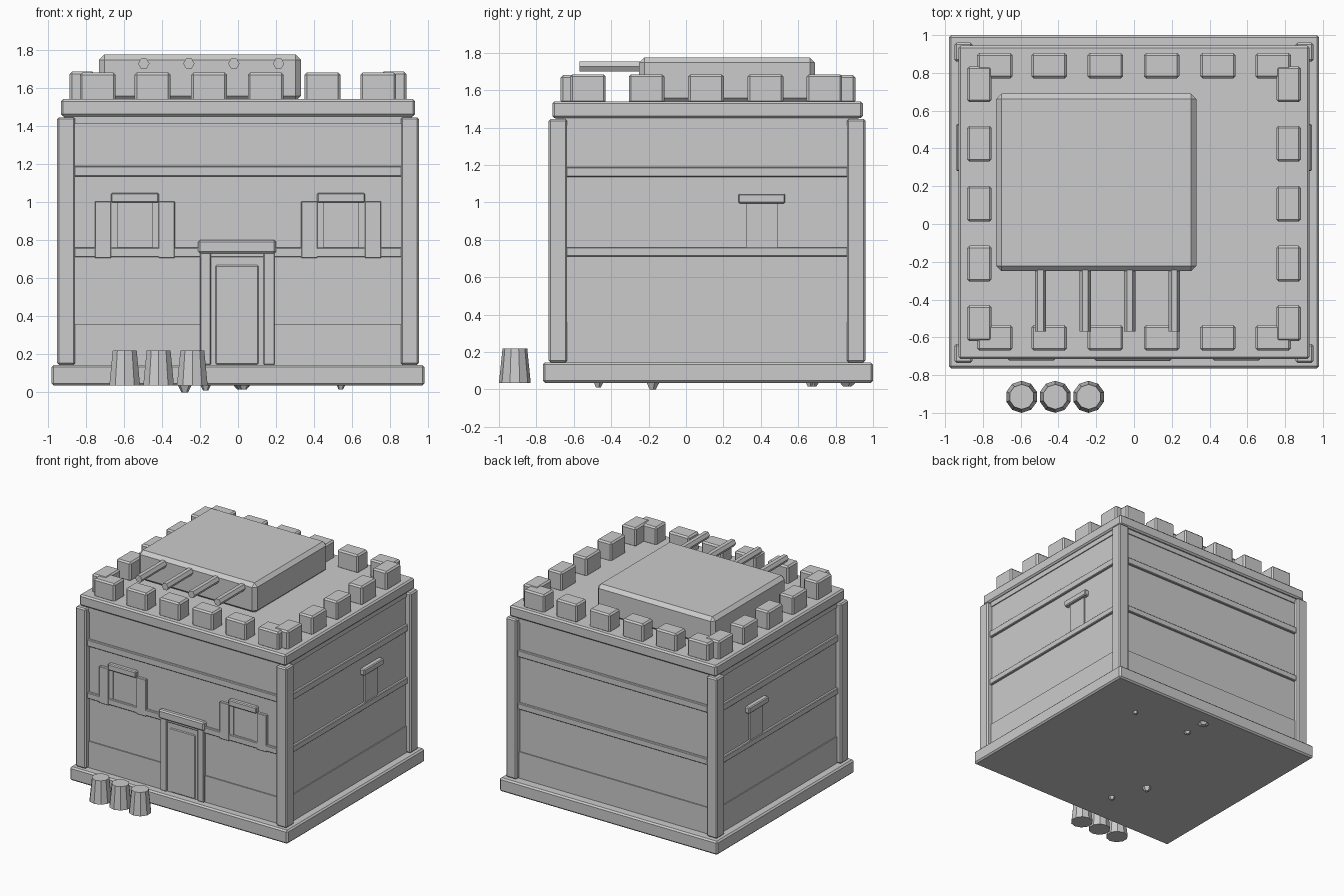
import bpy, bmesh, math
from mathutils import Matrix, Vector

if "Cube" in bpy.data.objects:
    bpy.data.objects.remove(bpy.data.objects["Cube"])

stone = bpy.data.materials.new("plain_grey")
stone.diffuse_color = (0.6, 0.6, 0.6, 1)
stone.use_nodes = True
stone.node_tree.nodes["Principled BSDF"].inputs["Base Color"].default_value = stone.diffuse_color


def finish(name, bm, bevel=0.0):
    mesh = bpy.data.meshes.new(name)
    bm.to_mesh(mesh)
    bm.free()
    mesh.materials.append(stone)
    ob = bpy.data.objects.new(name, mesh)
    bpy.context.collection.objects.link(ob)
    if bevel:
        mod = ob.modifiers.new("edge_bevel", 'BEVEL')
        mod.width = bevel
        mod.segments = 1
    return ob


def box(name, x0, x1, y0, y1, z0, z1, bevel=0.0):
    bm = bmesh.new()
    size = Matrix.Diagonal((x1 - x0, y1 - y0, z1 - z0, 1))
    mid = Vector(((x0 + x1) / 2, (y0 + y1) / 2, (z0 + z1) / 2))
    bmesh.ops.create_cube(bm, size=1, matrix=Matrix.Translation(mid) @ size)
    return finish(name, bm, bevel)


def cone(name, r0, r1, depth, sides, matrix):
    bm = bmesh.new()
    bmesh.ops.create_cone(bm, cap_ends=True, segments=sides, radius1=r0,
                          radius2=r1, depth=depth, matrix=matrix)
    return finish(name, bm)


# Main body: foundation, walls, roof slab
WX, WF, WB = 0.905, -0.69, 0.915
box("foundation", -0.98, 0.98, -0.765, 1.0, 0.035, 0.145, 0.012)
box("walls", -WX, WX, WF, WB, 0.13, 1.46)
box("roof_slab", -0.93, 0.93, -0.715, 0.945, 1.45, 1.54, 0.012)


# Horizontal courses that wrap around the walls
def course(name, z0, z1, out, bevel=0.0):
    box(name, -WX - out, WX + out, WF - out, WB + out, z0, z1, bevel)


course("plinth_course", 0.14, 0.36, 0.008)
course("sill_course", 0.71, 0.76, 0.02, 0.005)
course("upper_course", 1.135, 1.19, 0.02, 0.005)
course("cornice_course", 1.41, 1.455, 0.008)

# Corner posts
for s in (-1, 1):
    for y in (-0.735, 0.86):
        a, b = sorted((s * 0.855, s * 0.95))
        box("corner_post", a, b, y, y + 0.1, 0.145, 1.445, 0.01)

# Door with jambs and lintel
box("door_backing", -0.16, 0.15, -0.70, -0.66, 0.14, 0.74)
box("door_panel", -0.12, 0.11, -0.706, -0.66, 0.145, 0.67, 0.008)
for x in (-0.2, 0.135):
    box("door_jamb", x, x + 0.058, -0.715, -0.66, 0.145, 0.74, 0.005)
box("door_lintel", -0.21, 0.2, -0.725, -0.66, 0.73, 0.8, 0.01)

# Front windows with shutters, frames and lintels
for c in (-0.542, 0.542):
    for s in (-1, 1):
        a, b = sorted((c + s * 0.125, c + s * 0.21))
        box("window_shutter", a, b, -0.712, -0.66, 0.705, 1.003, 0.003)
        a, b = sorted((c + s * 0.092, c + s * 0.126))
        box("window_frame_side", a, b, -0.702, -0.66, 0.75, 1.0)
    box("window_pane", c - 0.092, c + 0.092, -0.694, -0.66, 0.76, 0.985)
    box("window_lintel", c - 0.126, c + 0.126, -0.722, -0.66, 0.997, 1.048, 0.007)

# Side windows
for s in (-1, 1):
    a, b = sorted((s * 0.87, s * 0.918))
    box("side_window_pane", a, b, 0.32, 0.49, 0.755, 1.0)
    a, b = sorted((s * 0.87, s * 0.942))
    box("side_window_lintel", a, b, 0.28, 0.53, 0.995, 1.046, 0.007)

# Battlement blocks around the roof edge
for x in (-0.737, -0.449, -0.152, 0.146, 0.444, 0.737):
    for y in (-0.603, 0.838):
        box("battlement_block", x - 0.094, x + 0.094, y - 0.067, y + 0.067,
            1.53, 1.68, 0.012)
for y in (-0.525, -0.21, 0.107, 0.425, 0.74):
    for x in (-0.819, 0.819):
        box("battlement_block_side", x - 0.065, x + 0.065, y - 0.095, y + 0.095,
            1.53, 1.685, 0.012)

# Rooftop room with projecting beams
box("rooftop_room", -0.73, 0.33, -0.25, 0.69, 1.53, 1.775, 0.028)
for x in (-0.495, -0.258, -0.022, 0.213):
    m = (Matrix.Translation((x, -0.38, 1.727)) @ Matrix.Rotation(math.pi / 2, 4, 'X')
         @ Matrix.Rotation(math.pi / 2, 4, 'Z'))
    beam = cone("roof_beam", 0.03, 0.03, 0.38, 6, m)
    # keep a corner of the hexagon pointing sideways
    wide = max(v.co.x for v in beam.data.vertices) - x
    if wide < 0.029:
        turn = Matrix.Translation((x, 0, 1.727)) @ Matrix.Rotation(math.pi / 6, 4, 'Y') \
            @ Matrix.Translation((-x, 0, -1.727))
        beam.data.transform(turn)

# Tapered pots in front
for x in (-0.595, -0.417, -0.24):
    cone("pot", 0.085, 0.066, 0.185, 10, Matrix.Translation((x, -0.915, 0.1275)))

# Small stones poking out under the foundation
for x, y, r, low in ((0.02, 0.86, 0.06, 0.015), (0.03, 0.68, 0.04, 0.015),
                     (0.54, 0.66, 0.03, 0.015), (-0.28, -0.18, 0.045, 0.0),
                     (-0.17, -0.47, 0.035, 0.01)):
    h = 0.05 - low
    cone("footing_stone", r * 0.4, r, h, 5, Matrix.Translation((x, y, low + h / 2)))
